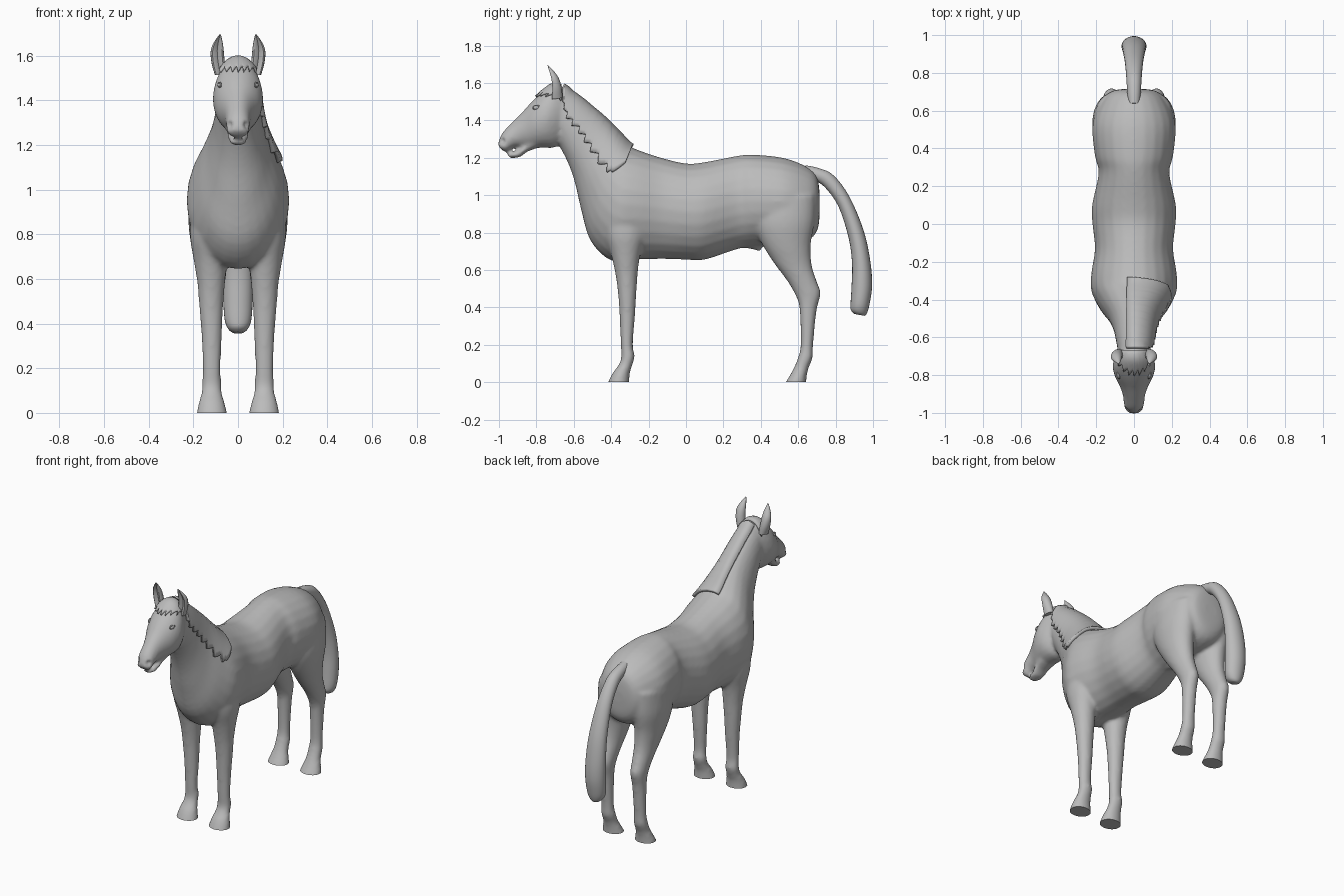
import bpy, bmesh, math
from mathutils import Vector
from mathutils.bvhtree import BVHTree

if "Cube" in bpy.data.objects:
    bpy.data.objects.remove(bpy.data.objects["Cube"])

coat = bpy.data.materials.new("grey_coat")
coat.diffuse_color = (0.5, 0.5, 0.5, 1)
coat.use_nodes = True
coat.node_tree.nodes["Principled BSDF"].inputs["Base Color"].default_value = coat.diffuse_color


def finish(name, bm, angle=50):
    bmesh.ops.recalc_face_normals(bm, faces=bm.faces[:])
    me = bpy.data.meshes.new(name)
    bm.to_mesh(me)
    bm.free()
    me.materials.append(coat)
    ob = bpy.data.objects.new(name, me)
    bpy.context.collection.objects.link(ob)
    bpy.ops.object.select_all(action='DESELECT')
    ob.select_set(True)
    bpy.context.view_layer.objects.active = ob
    bpy.ops.object.shade_smooth_by_angle(angle=math.radians(angle))
    return ob


def spline(rows, t):
    """Smooth interpolation between rows of numbers, t from 0 to len - 1."""
    i = min(int(t), len(rows) - 2)
    f = t - i
    a, b, c, d = (rows[min(max(k, 0), len(rows) - 1)] for k in range(i - 1, i + 3))
    return [q + 0.5 * f * (r - p + f * (2 * p - 5 * q + 4 * r - s + f * (3 * (q - r) + s - p)))
            for p, q, r, s in zip(a, b, c, d)]


def loft(bm, rows, sides=24, steps=4, mirror=1, dent=0):
    """Skin of oval rings; each row is y, z, y, z of two opposite rim points, half width, x."""
    rows = [tuple(r) + (0,) * (6 - len(r)) for r in rows]
    rings = []
    for k in range((len(rows) - 1) * steps + 1):
        y1, z1, y2, z2, w, x = spline(rows, k / steps)
        ring = []
        for j in range(sides):
            a = 2 * math.pi * j / sides
            c, s = math.cos(a), math.sin(a)
            if c > 0:
                c *= 1 - dent * (1 - abs(s))
            ring.append(bm.verts.new((mirror * (x + w * s), (y1 + y2) / 2 + c * (y1 - y2) / 2,
                                      (z1 + z2) / 2 + c * (z1 - z2) / 2)))
        rings.append(ring)
    for r, q in zip(rings, rings[1:]):
        for j in range(sides):
            n = (j + 1) % sides
            bm.faces.new((r[j], r[n], q[n], q[j]))
    bm.faces.new(rings[0])
    bm.faces.new(rings[-1])


def sheet(name, grid, thickness):
    """Thick hair sheet from a grid of points."""
    bm = bmesh.new()
    vs = [[bm.verts.new(p) for p in row] for row in grid]
    for r, q in zip(vs, vs[1:]):
        for j in range(len(r) - 1):
            bm.faces.new((r[j], r[j + 1], q[j + 1], q[j]))
    ob = finish(name, bm)
    mod = ob.modifiers.new("thickness", 'SOLIDIFY')
    mod.thickness, mod.offset = thickness, 0
    return ob


# Trunk and neck, rump to poll
trunk = [(.715, 1.0, .715, .92, .05), (.70, 1.10, .705, .82, .12), (.64, 1.155, .655, .76, .175),
         (.52, 1.20, .53, .73, .22), (.36, 1.217, .36, .725, .207), (.27, 1.21, .27, .71, .187),
         (.10, 1.177, .10, .655, .222), (0, 1.17, 0, .655, .22), (-.13, 1.20, -.13, .66, .207),
         (-.25, 1.24, -.27, .655, .226), (-.31, 1.27, -.40, .65, .226),
         (-.36, 1.325, -.51, .755, .185), (-.43, 1.395, -.56, .92, .138),
         (-.50, 1.455, -.595, 1.07, .112), (-.58, 1.52, -.63, 1.17, .098),
         (-.65, 1.565, -.67, 1.25, .088)]
# Skull to upper lip
head = [(-.63, 1.565, -.65, 1.29, .07), (-.70, 1.595, -.70, 1.255, .10),
        (-.76, 1.56, -.745, 1.253, .113), (-.82, 1.505, -.79, 1.253, .102),
        (-.875, 1.445, -.835, 1.25, .077), (-.93, 1.39, -.87, 1.256, .06),
        (-.977, 1.34, -.92, 1.255, .054), (-.998, 1.30, -.955, 1.232, .05),
        (-1.005, 1.265, -.98, 1.237, .034)]
lower_jaw = [(-.82, 1.31, -.80, 1.25, .06), (-.86, 1.275, -.85, 1.232, .05),
             (-.895, 1.245, -.885, 1.205, .045), (-.93, 1.23, -.93, 1.198, .036),
             (-.955, 1.22, -.953, 1.204, .02)]
sheath = [(.29, .78, .29, .72, .03), (.35, .77, .35, .712, .035), (.41, .74, .395, .697, .018)]
front_leg = [(-.44, .95, -.20, .95, .07, .13), (-.435, .80, -.215, .80, .085, .13),
             (-.40, .68, -.245, .68, .074, .124), (-.378, .58, -.258, .58, .062, .12),
             (-.364, .48, -.265, .48, .054, .12), (-.355, .35, -.273, .35, .046, .118),
             (-.349, .20, -.284, .20, .04, .118), (-.347, .13, -.274, .14, .044, .118),
             (-.362, .09, -.284, .10, .045, .118), (-.392, .05, -.30, .05, .057, .118),
             (-.417, 0, -.303, 0, .068, .117), (-.43, -.04, -.303, -.04, .074, .117)]
hind_leg = [(.37, .98, .69, 1.0, .085, .125), (.365, .85, .688, .86, .095, .127),
            (.40, .75, .667, .73, .085, .123), (.468, .64, .674, .62, .067, .119),
            (.542, .54, .703, .53, .054, .118), (.592, .45, .72, .475, .047, .118),
            (.608, .38, .698, .38, .043, .118), (.613, .20, .68, .20, .039, .118),
            (.598, .13, .677, .13, .044, .118), (.578, .08, .657, .08, .046, .118),
            (.557, .04, .647, .04, .057, .118), (.533, 0, .643, 0, .068, .117),
            (.515, -.04, .643, -.04, .074, .117)]

bm = bmesh.new()
for rows in (trunk, head, lower_jaw, sheath):
    loft(bm, rows)
for rows in (front_leg, hind_leg):
    for side in (1, -1):
        loft(bm, rows, mirror=side)
raw = finish("raw_body", bm)

# Fuse the overlapping parts into one skin, then cut the hooves flat on the ground
mod = raw.modifiers.new("fuse", 'REMESH')
mod.mode, mod.voxel_size = 'VOXEL', 0.011
mod = raw.modifiers.new("soften", 'SMOOTH')
mod.factor, mod.iterations = 0.5, 7
bpy.context.view_layer.update()
bm = bmesh.new()
bm.from_object(raw, bpy.context.evaluated_depsgraph_get())
bpy.data.objects.remove(raw)
bmesh.ops.bisect_plane(bm, geom=bm.verts[:] + bm.edges[:] + bm.faces[:], dist=1e-5,
                       plane_co=(0, 0, 0), plane_no=(0, 0, 1), clear_inner=True)
bmesh.ops.holes_fill(bm, edges=[e for e in bm.edges if e.is_boundary], sides=0)
# Nostril hollows
for v in bm.verts:
    d = (Vector((abs(v.co.x), v.co.y, v.co.z)) - Vector((.037, -.982, 1.288))).length
    if d < .022:
        v.co.x *= 1 - .35 * (1 - d / .022)
        v.co.y += .014 * (1 - d / .022)
skin = BVHTree.FromBMesh(bm)
finish("body", bm)


def on_skin(origin, direction, guess, lift):
    hit, normal = skin.ray_cast(Vector(origin), Vector(direction))[:2]
    if hit is None:
        hit, normal = skin.find_nearest(Vector(guess))[:2]
    return hit + normal * lift


# Tail
bm = bmesh.new()
loft(bm, [(.64, 1.16, .62, 1.10, .03), (.715, 1.143, .68, 1.08, .036), (.79, 1.105, .74, 1.045, .04),
          (.875, .99, .815, .94, .047), (.95, .81, .87, .77, .058), (.985, .65, .888, .63, .065),
          (.995, .52, .885, .51, .066), (.982, .42, .88, .42, .06), (.968, .37, .882, .385, .045),
          (.955, .355, .90, .365, .025)])
finish("tail", bm)

for side, label in ((1, "left"), (-1, "right")):
    # Ear with a hollow front
    bm = bmesh.new()
    loft(bm, [(-.735, 1.51, -.66, 1.52, .026, .078), (-.73, 1.565, -.665, 1.575, .03, .089),
              (-.732, 1.62, -.68, 1.625, .029, .093), (-.738, 1.66, -.705, 1.662, .019, .088),
              (-.742, 1.695, -.737, 1.695, .003, .08)], sides=16, mirror=side, dent=.9)
    finish(label + "_ear", bm)
    # Eye ball and lid ring
    p = on_skin((side, -.80, 1.468), (-side, 0, 0), (side * .1, -.80, 1.468), 0)
    bm = bmesh.new()
    bmesh.ops.create_uvsphere(bm, u_segments=16, v_segments=10, radius=1)
    for v in bm.verts:
        v.co = p + Vector((v.co.x * .009, v.co.y * .017, v.co.z * .011))
    finish(label + "_eye", bm)
    bpy.ops.mesh.primitive_torus_add(major_radius=.018, minor_radius=.004, major_segments=20,
                                     minor_segments=6, location=p, rotation=(0, math.pi / 2, 0))
    lid = bpy.context.object
    lid.name = label + "_eyelid"
    lid.scale.x = .7
    lid.rotation_euler.z = -side * .3
    lid.data.materials.append(coat)
    bpy.ops.object.shade_smooth()

# Mane, combed to one side with a ragged lower edge
lines = [(-.66, 1.575, -.66, 1.50), (-.58, 1.53, -.64, 1.41), (-.50, 1.465, -.575, 1.33),
         (-.43, 1.405, -.51, 1.23), (-.36, 1.335, -.42, 1.12), (-.29, 1.265, -.325, 1.17)]
grid = []
count = 40
for k in range(count + 1):
    y1, z1, y2, z2 = spline(lines, 5 * k / count)
    reach = 1 - .2 * (k % 4) / 3 if k < 34 else 1
    row = [on_skin((-.035, y1, 3), (0, 0, -1), (-.035, y1, z1), .008),
           on_skin((0, y1, 3), (0, 0, -1), (0, y1, z1), .01)]
    for j in range(1, 8):
        f = reach * j / 7
        y, z = y1 + (y2 - y1) * f, z1 + (z2 - z1) * f
        row.append(on_skin((1, y, z), (-1, 0, 0), (.05, y, z), .008))
    grid.append(row)
sheet("mane", grid, .022)

# Forelock, fringe over the brow
grid = []
for k in range(-12, 13):
    x = k * .0063
    tip = -.80 + .05 * (x / .075) ** 2 + .03 * (k % 4) / 3
    grid.append([on_skin((x, y, 3), (0, 0, -1), (x, y, 1.56), .004)
                 for y in (-.67 + (tip + .67) * j / 6 for j in range(7))])
sheet("forelock", grid, .014)
